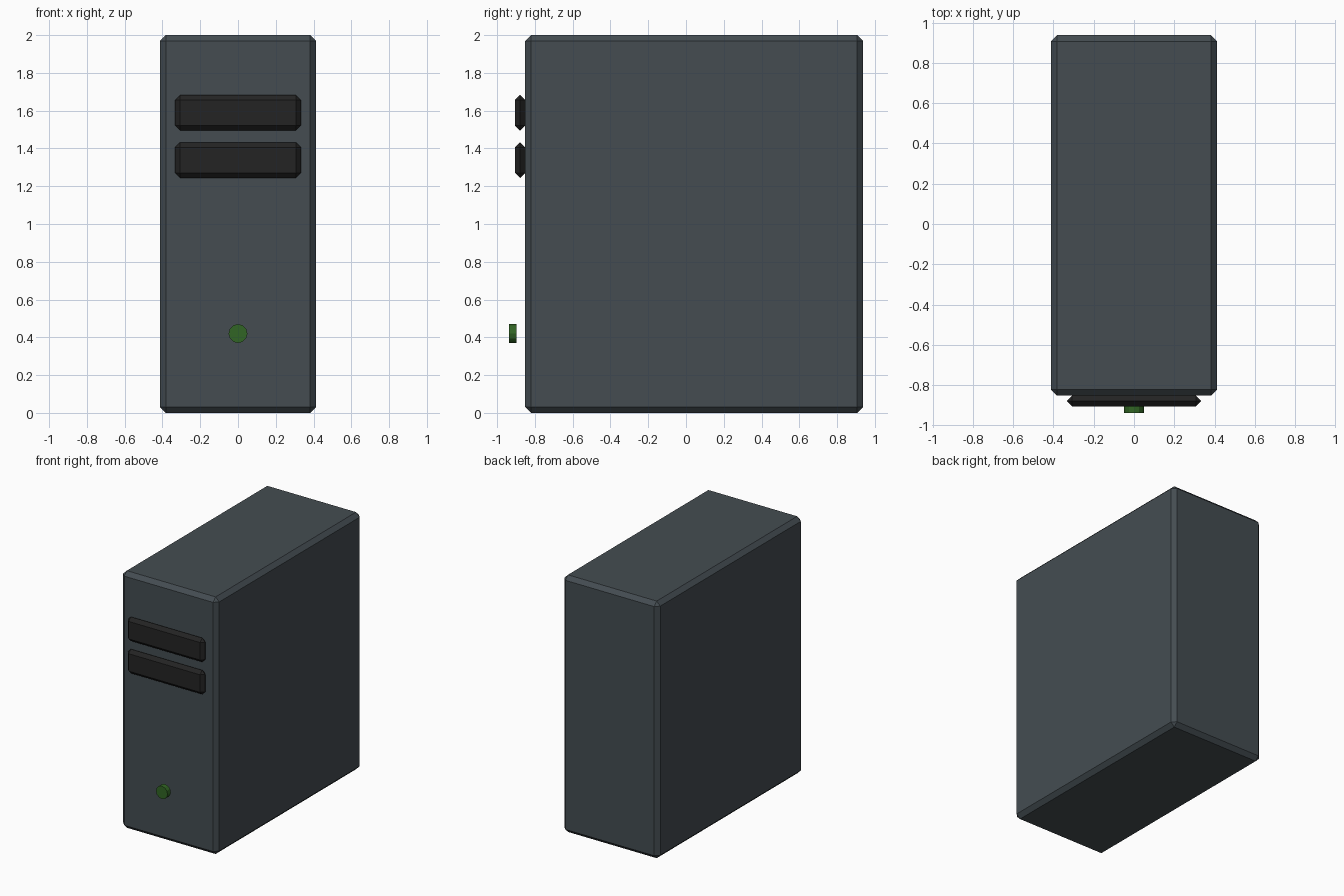
import bpy
import bmesh
import math
from mathutils import Matrix

if "Cube" in bpy.data.objects:
    bpy.data.objects.remove(bpy.data.objects["Cube"])


def make_material(name, rgb):
    mat = bpy.data.materials.new(name)
    mat.diffuse_color = (*rgb, 1.0)
    mat.use_nodes = True
    mat.node_tree.nodes["Principled BSDF"].inputs["Base Color"].default_value = mat.diffuse_color
    return mat


def add_object(name, bm, mat):
    mesh = bpy.data.meshes.new(name)
    bmesh.ops.recalc_face_normals(bm, faces=bm.faces)
    bm.to_mesh(mesh)
    bm.free()
    mesh.materials.append(mat)
    obj = bpy.data.objects.new(name, mesh)
    bpy.context.collection.objects.link(obj)
    return obj


def chamfered_box(name, low, high, chamfer, mat):
    """Box between two corners with every edge chamfered."""
    bm = bmesh.new()
    size = [b - a for a, b in zip(low, high)]
    mid = [(a + b) / 2 for a, b in zip(low, high)]
    bmesh.ops.create_cube(
        bm, size=1, matrix=Matrix.Translation(mid) @ Matrix.Diagonal((*size, 1)))
    bmesh.ops.bevel(bm, geom=bm.edges[:], offset=chamfer, offset_type='OFFSET',
                    segments=1, profile=0.5, affect='EDGES')
    return add_object(name, bm, mat)


case_grey = make_material("case blue grey", (0.058, 0.073, 0.083))
drive_black = make_material("drive black", (0.017, 0.017, 0.017))
button_green = make_material("button green", (0.031, 0.130, 0.018))

FRONT = -0.852

# Tower case
chamfered_box("tower_case", (-0.413, FRONT, 0), (0.413, 0.937, 2.0), 0.031, case_grey)

# Two drive bay covers on the front
for i, z in enumerate((1.589, 1.338)):
    chamfered_box(f"drive_bay_{i + 1}", (-0.333, FRONT - 0.053, z - 0.094),
                  (0.333, FRONT, z + 0.094), 0.026, drive_black)

# Round power button, standing just off the front
bm = bmesh.new()
bmesh.ops.create_cone(
    bm, cap_ends=True, segments=12, radius1=0.05, radius2=0.05, depth=0.04,
    matrix=Matrix.Translation((0, -0.917, 0.42)) @ Matrix.Rotation(math.pi / 2, 4, 'X'))
add_object("power_button", bm, button_green)
